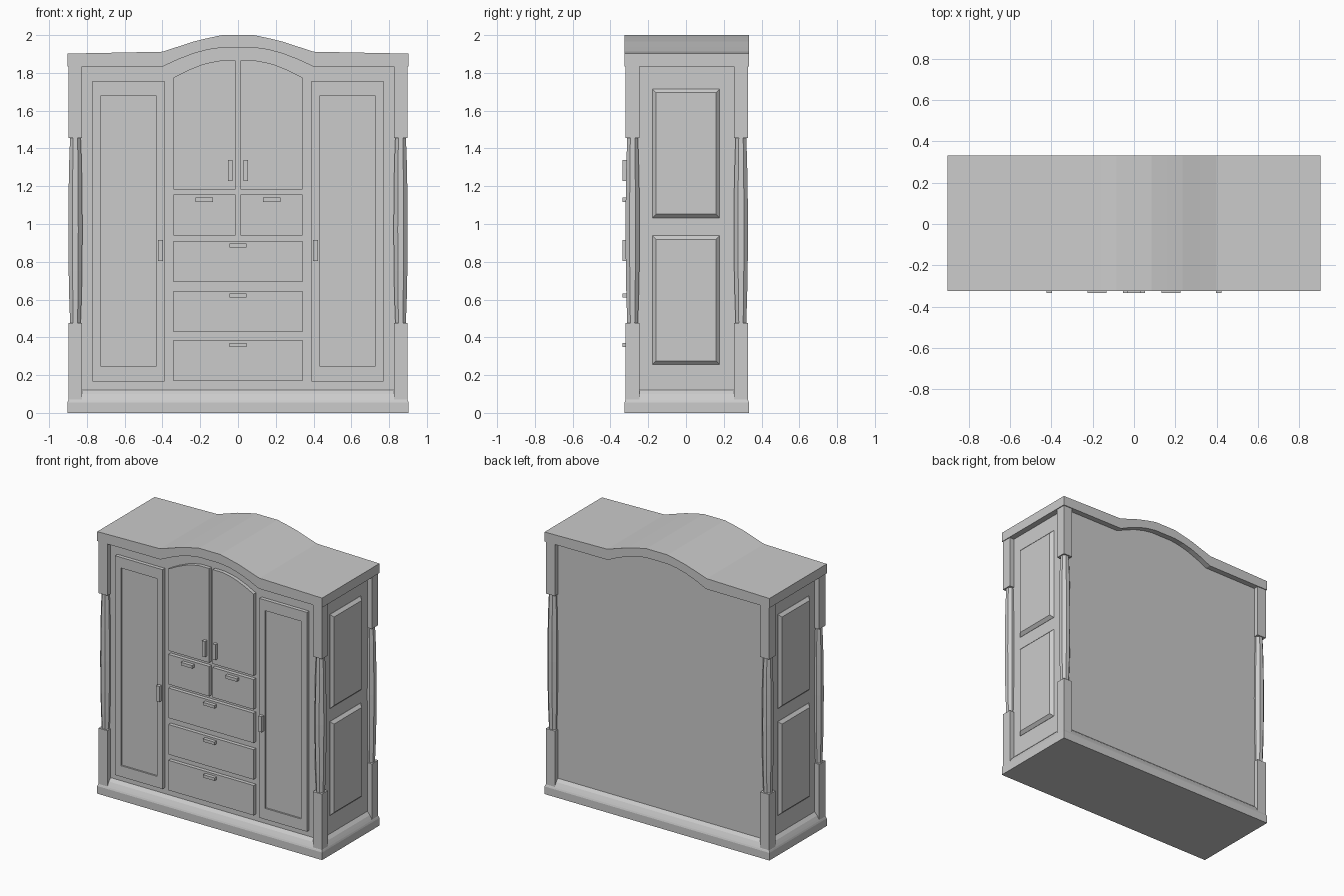
import bpy, bmesh, math

if "Cube" in bpy.data.objects:
    bpy.data.objects.remove(bpy.data.objects["Cube"])

YC = 0.004                      # body centre in depth (handles stick out in front)
FRONT, BACK = -0.283, 0.292     # recessed carcass faces


def loft(name, rings):
    """Skin a list of equal-length point rings and cap both ends."""
    bm = bmesh.new()
    vs = [[bm.verts.new(p) for p in ring] for ring in rings]
    n = len(rings[0])
    for a, b in zip(vs, vs[1:]):
        for i in range(n):
            j = (i + 1) % n
            bm.faces.new((a[i], a[j], b[j], b[i]))
    bm.faces.new(vs[0])
    bm.faces.new(vs[-1])
    bmesh.ops.recalc_face_normals(bm, faces=bm.faces)
    me = bpy.data.meshes.new(name)
    bm.to_mesh(me)
    bm.free()
    ob = bpy.data.objects.new(name, me)
    bpy.context.collection.objects.link(ob)
    return ob


def prism(name, outline, y0, y1):
    return loft(name, [[(x, y, z) for x, z in outline] for y in (y0, y1)])


def box(name, x0, x1, y0, y1, z0, z1):
    return prism(name, [(x0, z0), (x1, z0), (x1, z1), (x0, z1)], y0, y1)


def rect_xy(hx, hy, z):
    return [(-hx, YC - hy, z), (hx, YC - hy, z), (hx, YC + hy, z), (-hx, YC + hy, z)]


def rect_xz(x0, x1, z0, z1, y):
    return [(x0, y, z0), (x1, y, z0), (x1, y, z1), (x0, y, z1)]


def rect_yz(hy, z0, z1, x):
    return [(x, -hy, z0), (x, hy, z0), (x, hy, z1), (x, -hy, z1)]


def mirrored(half):
    """Complete a left-to-right profile given only its negative-x half."""
    return half + [(-x, z) for x, z in reversed(half)]


# Arched crown: upper and lower edge lines
upper = mirrored([(-0.903, 1.902), (-0.4, 1.912), (-0.32, 1.938), (-0.235, 1.966), (-0.16, 1.984), (-0.085, 2.0)])
lower = mirrored([(-0.903, 1.833), (-0.395, 1.835), (-0.32, 1.87), (-0.235, 1.903), (-0.16, 1.923), (-0.085, 1.934)])
prism("cornice", upper + lower[::-1], YC - 0.329, YC + 0.329)

# Carcass reaching up into the arch
body_top = [(max(-0.86, min(0.86, x)), z + 0.01) for x, z in lower]
prism("carcass", [(0.86, 0.02), (-0.86, 0.02)] + body_top, FRONT, BACK)

# Moulded plinth
profile = [(0, 0), (0, 0.055), (0.004, 0.066), (0.011, 0.08), (0.022, 0.1), (0.043, 0.122)]
loft("plinth", [rect_xy(0.903 - o, 0.329 - o, z) for o, z in profile])

# Corner posts: square blocks with an eight-sided barrel column between
column = [(0.46, 0.030), (0.50, 0.031), (0.60, 0.035), (0.75, 0.0385), (0.97, 0.040),
          (1.19, 0.0385), (1.34, 0.035), (1.44, 0.031), (1.47, 0.030)]
for sx, side in ((-1, "left"), (1, "right")):
    for sy, end in ((-1, "front"), (1, "back")):
        cx, cy = sx * 0.861, YC + sy * 0.287
        for part, z0, z1 in (("lower", 0.06, 0.475), ("upper", 1.455, 1.84)):
            box(f"{end}_{side}_{part}_post", cx - 0.036, cx + 0.036, cy - 0.036, cy + 0.036, z0, z1)
        loft(f"{end}_{side}_column",
             [[(cx + r * math.cos(math.pi * (k + 0.5) / 4), cy + r * math.sin(math.pi * (k + 0.5) / 4), z)
               for k in range(8)] for z, r in column])

    # Raised, chamfered panels on the cabinet side
    for part, z0, z1 in (("lower", 0.256, 0.938), ("upper", 1.032, 1.715)):
        loft(f"{side}_{part}_side_panel",
             [rect_yz(0.178, z0, z1, sx * 0.855), rect_yz(0.178, z0, z1, sx * 0.862),
              rect_yz(0.158, z0 + 0.02, z1 - 0.02, sx * 0.882)])

    # Tall side door with a sunken field
    a, b = sorted((sx * 0.389, sx * 0.77))
    outer, inner = (a, b, 0.165, 1.757), (a + 0.046, b - 0.046, 0.245, 1.68)
    loft(f"{side}_tall_door", [rect_xz(*outer, FRONT + 0.005), rect_xz(*outer, -0.31),
                               rect_xz(*inner, -0.31), rect_xz(*inner, -0.298)])

    # Arched centre door and the small drawer under it
    arch = [(0.014, 1.182), (0.342, 1.182), (0.342, 1.775), (0.27, 1.812), (0.2, 1.841),
            (0.15, 1.855), (0.095, 1.865), (0.014, 1.866)]
    prism(f"{side}_arched_door", [(sx * x, z) for x, z in arch], -0.31, FRONT + 0.005)
    a, b = sorted((sx * 0.014, sx * 0.342))
    box(f"{side}_small_drawer", a, b, -0.31, FRONT + 0.005, 0.938, 1.155)

    # Handles on doors and small drawers
    for part, x0, x1, z0, z1 in (("tall_door", 0.397, 0.424, 0.803, 0.916),
                                 ("arched_door", 0.03, 0.054, 1.228, 1.34),
                                 ("small_drawer", 0.133, 0.225, 1.117, 1.139)):
        a, b = sorted((sx * x0, sx * x1))
        box(f"{side}_{part}_handle", a, b, -0.335, -0.305, z0, z1)

# Wide centre drawers with their handles
for i, z in enumerate((0.169, 0.429, 0.694)):
    box(f"wide_drawer_{i + 1}", -0.342, 0.342, -0.31, FRONT + 0.005, z, z + 0.217)
    box(f"wide_drawer_handle_{i + 1}", -0.046, 0.046, -0.335, -0.305, z + 0.181, z + 0.202)
